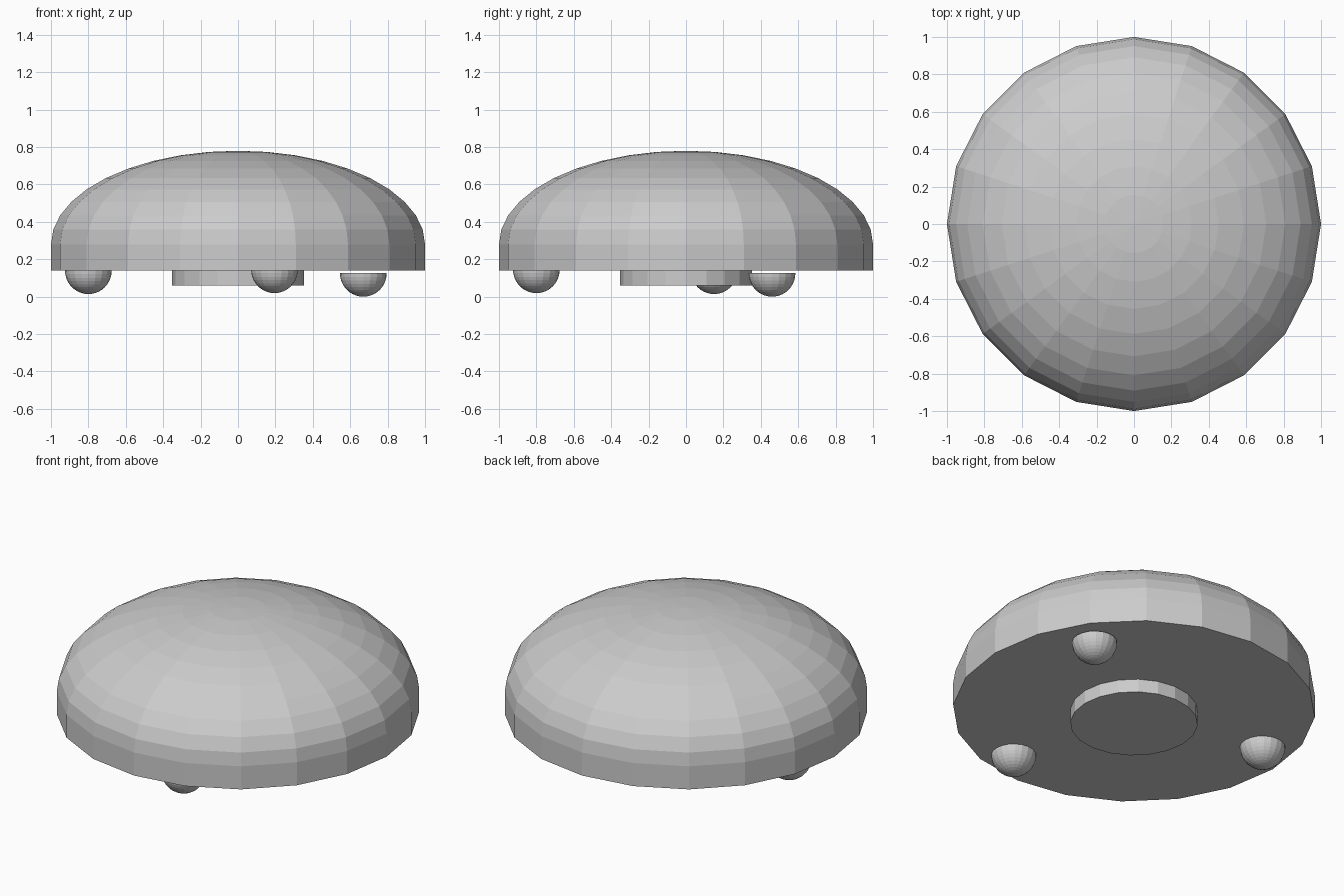
import bpy, bmesh
from math import sin, cos, pi

if "Cube" in bpy.data.objects:
    bpy.data.objects.remove(bpy.data.objects["Cube"])


def lathe(name, profile, sides, loc=(0, 0, 0)):
    """Revolve (radius, z) points round z; radius 0 makes a pole, open ends are capped."""
    bm = bmesh.new()
    rings = []
    for r, z in profile:
        if r < 1e-5:
            rings.append([bm.verts.new((0, 0, z))])
        else:
            rings.append([bm.verts.new((r * cos(2 * pi * i / sides),
                                        r * sin(2 * pi * i / sides), z))
                          for i in range(sides)])
    for a, b in zip(rings, rings[1:]):
        for i in range(sides):
            j = (i + 1) % sides
            quad = [a[i % len(a)], a[j % len(a)], b[j % len(b)], b[i % len(b)]]
            bm.faces.new(list(dict.fromkeys(quad)))
    for ring in (rings[0], rings[-1]):
        if len(ring) > 1:
            bm.faces.new(ring)
    bmesh.ops.recalc_face_normals(bm, faces=bm.faces)
    mesh = bpy.data.meshes.new(name)
    bm.to_mesh(mesh)
    bm.free()
    obj = bpy.data.objects.new(name, mesh)
    obj.location = loc
    bpy.context.collection.objects.link(obj)
    return obj


def quarter(rx, rz, z0, steps):
    """Quarter ellipse from the equator to the pole."""
    return [(rx * cos(pi / 2 * i / steps), z0 + rz * sin(pi / 2 * i / steps))
            for i in range(steps + 1)]


# Domed shell: straight rim below a flattened half sphere
lathe("domed_shell", [(1, 0.14)] + quarter(1, 0.5, 0.28, 10), 20)

# Round plate under the shell
lathe("bottom_plate", [(0.352, 0.06), (0.352, 0.14)], 20)

# Three half-ball feet, slightly uneven in height
for i, (x, y, z) in enumerate([(-0.80, 0.15, 0.14), (0.195, -0.80, 0.145), (0.67, 0.46, 0.126)]):
    lathe(f"foot_{i + 1}", quarter(0.125, -0.126, 0, 10), 20, (x, y, z))
